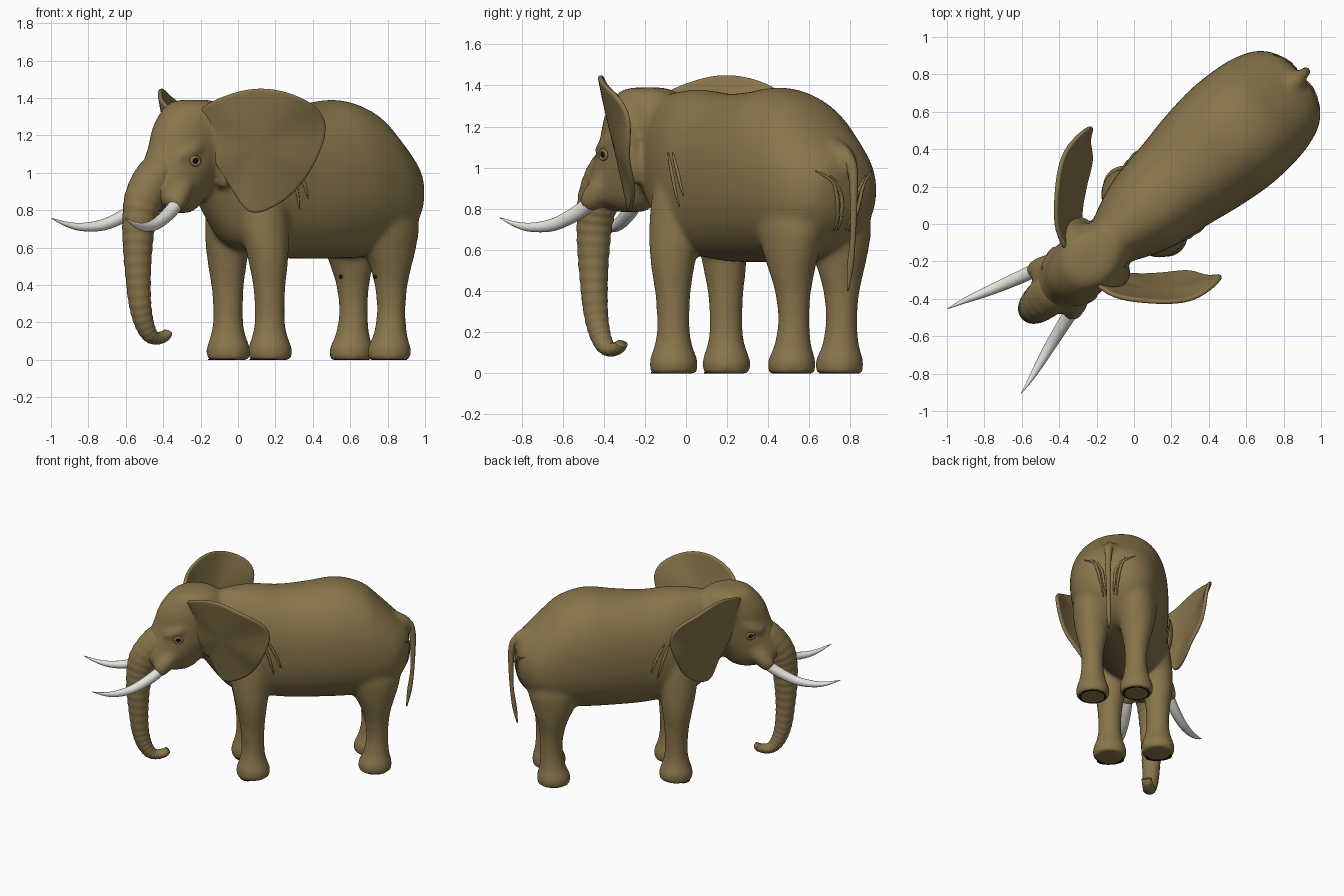
import bpy, bmesh, math
from mathutils import Vector, Matrix
from mathutils.bvhtree import BVHTree

if "Cube" in bpy.data.objects:
    bpy.data.objects.remove(bpy.data.objects["Cube"])

# The animal is built facing -y, then turned 49 degrees about z
TURN = Matrix.Translation((-0.008, 0.009, 0)) @ Matrix.Rotation(math.radians(-49), 4, 'Z')
SIDES = (-1, 1)


def material(name, rgb):
    m = bpy.data.materials.new(name)
    m.diffuse_color = (*rgb, 1)
    m.use_nodes = True
    m.node_tree.nodes["Principled BSDF"].inputs["Base Color"].default_value = m.diffuse_color
    return m


HIDE = material("brown hide", (0.25, 0.178, 0.07))
IVORY = material("ivory", (0.80, 0.78, 0.72))
DARK = material("dark sole and eye", (0.015, 0.006, 0.005))


def finish(name, bm, mat, smooth=True):
    bmesh.ops.recalc_face_normals(bm, faces=bm.faces)
    bm.transform(TURN)
    me = bpy.data.meshes.new(name)
    bm.to_mesh(me)
    bm.free()
    me.materials.append(mat)
    for f in me.polygons:
        f.use_smooth = smooth
    ob = bpy.data.objects.new(name, me)
    bpy.context.collection.objects.link(ob)
    return ob


def catmull(st, k):
    out = []
    for i in range(len(st) - 1):
        p0, p1, p2, p3 = st[max(i - 1, 0)], st[i], st[i + 1], st[min(i + 2, len(st) - 1)]
        for j in range(k):
            t = j / k
            out.append([0.5 * (2 * b + (c - a) * t + (2 * a - 5 * b + 4 * c - d) * t * t
                               + (3 * b - a - 3 * c + d) * t ** 3)
                        for a, b, c, d in zip(p0, p1, p2, p3)])
    return out + [list(st[-1])]


def loft(bm, stations, axis=None, n=28, k=4, p=1.0, ridge=0.0):
    """Stations: (sideways, forward, height, half width, half depth)."""
    pts = catmull(stations, k)
    cen = [Vector((q[0], -q[1], q[2])) for q in pts]
    X = Vector((1, 0, 0))
    rings = []
    for i, q in enumerate(pts):
        t = Vector(axis) if axis else (cen[min(i + 1, len(cen) - 1)] - cen[max(i - 1, 0)]).normalized()
        u = (X - t * X.dot(t)).normalized()
        v = t.cross(u)
        r = 1 + ridge * min(1, i / 30) * math.sin(i * math.pi / 2)
        a, b = max(q[3], 0.002) * r, max(q[4], 0.002) * r
        ring = []
        for j in range(n):
            c, s = math.cos(2 * math.pi * j / n), math.sin(2 * math.pi * j / n)
            ring.append(bm.verts.new(cen[i] + u * a * math.copysign(abs(c) ** p, c)
                                     + v * b * math.copysign(abs(s) ** p, s)))
        rings.append(ring)
    for A, B in zip(rings, rings[1:]):
        for j in range(n):
            bm.faces.new((A[j], A[(j + 1) % n], B[(j + 1) % n], B[j]))
    bm.faces.new(rings[0])
    bm.faces.new(rings[-1])


def round_st(pts, side=1):
    return [(side * q[0], q[1], q[2], q[3], q[-1]) for q in pts]


# Body: torso, head, tusk sockets, ear roots and legs fused into one skin
bm = bmesh.new()
torso = [(-1.195, 1.00, 0.84, .09), (-1.17, 1.06, 0.74, .18), (-1.10, 1.13, 0.65, .258),
         (-1.0, 1.23, 0.58, .302), (-.88, 1.335, .55, .325), (-.7, 1.39, .54, .333),
         (-.5, 1.37, .54, .312), (-.3, 1.36, .545, .276), (-.1, 1.38, .575, .245),
         (.05, 1.37, .62, .195), (.15, 1.35, .72, .15), (.25, 1.30, .86, .125)]
loft(bm, [(0, s, (t + b) / 2, w, (t - b) / 2) for s, t, b, w in torso], (0, 1, 0), 40, 4, 0.89)
head = [(.30, 1.39, .07, .08), (.30, 1.36, .14, .16), (.30, 1.25, .172, .25),
        (.33, 1.12, .17, .265), (.40, 1.0, .163, .255), (.465, .9, .152, .235),
        (.46, .83, .12, .18), (.43, .785, .06, .09)]
loft(bm, [(0, s, z, w, l) for s, z, w, l in head], (0, 0, 1), 36, 5)
loft(bm, round_st([(0, -1.0, 1.08, .09), (0, -1.1, 1.065, .07), (0, -1.18, 1.045, .045),
                   (0, -1.215, .98, .02)]))
for side in SIDES:
    # tusk socket, brow and ear root
    loft(bm, round_st([(.08, .42, .98, .05), (.12, .50, .90, .065), (.145, .56, .835, .056),
                       (.15, .585, .815, .04)], side), k=3)
    loft(bm, round_st([(.13, .34, 1.17, .03), (.142, .43, 1.12, .037), (.12, .52, 1.08, .03)], side), k=3)
    loft(bm, round_st([(.12, .33, 1.34, .04), (.155, .29, 1.29, .05), (.17, .25, 1.17, .055),
                       (.165, .22, 1.02, .05), (.15, .22, .92, .03)], side), (0, 0, 1), k=3)
    # front leg
    loft(bm, round_st([(.170, -.09, -.002, .113), (.170, -.09, .06, .118), (.170, -.088, .13, .094),
                       (.170, -.088, .22, .08), (.170, -.085, .38, .086), (.167, -.08, .52, .106),
                       (.152, -.075, .68, .118, .132), (.115, -.075, .88, .13, .14),
                       (.08, -.07, 1.05, .1)], side), (0, 0, 1))
    # hind leg
    loft(bm, round_st([(.154, -.947, -.002, .113), (.154, -.947, .06, .117), (.154, -.955, .13, .092),
                       (.154, -.962, .25, .077), (.156, -.96, .38, .086), (.158, -.955, .48, .108),
                       (.158, -.945, .60, .128, .155), (.143, -.93, .74, .15, .195),
                       (.09, -.9, .95, .15, .16)], side), (0, 0, 1))
body = finish("body", bm, HIDE)
rem = body.modifiers.new("fuse", 'REMESH')
rem.mode, rem.voxel_size, rem.use_smooth_shade = 'VOXEL', 0.013, True
sm = body.modifiers.new("soften", 'SMOOTH')
sm.factor, sm.iterations = 0.5, 22

# Trunk with ring wrinkles
bm = bmesh.new()
trunk = [(.46, 1.10, .10, .07), (.575, .98, .112, .105), (.655, .86, .10, .108), (.69, .74, .086, .092),
         (.70, .6, .077, .08), (.697, .45, .068, .068), (.685, .31, .06, .06), (.66, .21, .053, .053),
         (.62, .14, .046, .044), (.57, .115, .04, .034), (.515, .125, .037, .03), (.49, .145, .036, .022)]
loft(bm, [(0, s, z, a, b) for s, z, a, b in trunk], k=10, ridge=0.022)
finish("trunk", bm, HIDE)

# Tail with a thin brush end
bm = bmesh.new()
loft(bm, round_st([(0, -1.13, 1.05, .035), (0, -1.185, 1.045, .033), (0, -1.22, .99, .026),
                   (0, -1.23, .88, .02), (0, -1.225, .68, .014), (0, -1.205, .52, .016),
                   (0, -1.185, .40, .004)]), n=14)
finish("tail", bm, HIDE)

# Tusks
for side in SIDES:
    bm = bmesh.new()
    loft(bm, round_st([(.14, .53, .85, .036), (.165, .62, .785, .036), (.205, .75, .725, .031),
                       (.245, .87, .71, .023), (.275, .96, .724, .014), (.30, 1.05, .757, .002)], side), n=18, k=6)
    finish("tusk", bm, IVORY)

# Ears: fan outline (x, z) read from the front, swept back towards the bottom and the rim
outline = [(-.24, 1.33), (-.12, 1.395), (.05, 1.455), (.2, 1.45), (.33, 1.41), (.44, 1.345),
           (.48, 1.25), (.45, 1.13), (.39, 1.01), (.31, .9), (.2, .815), (.07, .765),
           (.01, .84), (-.05, .94), (-.12, 1.05), (-.2, 1.18)]
hub = (.1, 1.14)


def ear_point(x, z, f, a, side):
    y = -.42 + .25 * (1.42 - z) + .6 * (x - .1) ** 2 + .02 * f * f * math.sin(5 * a)
    y += .10 * max(0, -.02 - x)          # inner edge sinks into the head
    w, s = x * .656 - y * .755 + .012, -x * .755 - y * .656
    return Vector((side * w, -s, z))


for side in SIDES:
    bm = bmesh.new()
    mid = bm.verts.new(ear_point(*hub, 0, 0, side))
    last = None
    N = len(outline)
    for f in (.2, .4, .6, .8, .93, 1.0):
        ring = []
        for x, z in outline:
            a = math.atan2(z - hub[1], x - hub[0])
            ring.append(bm.verts.new(ear_point(hub[0] + (x - hub[0]) * f, hub[1] + (z - hub[1]) * f, f, a, side)))
        for j in range(N):
            m = (j + 1) % N
            bm.faces.new((last[j], last[m], ring[m], ring[j]) if last else (mid, ring[m], ring[j]))
        last = ring
    ear = finish("ear", bm, HIDE)
    so = ear.modifiers.new("thickness", 'SOLIDIFY')
    so.thickness, so.offset = 0.026, 0
    ear.modifiers.new("round", 'SUBSURF').levels = 2

# Skin surface used to seat the eyes, folds and spots
bpy.context.view_layer.update()
skin = BVHTree.FromObject(body, bpy.context.evaluated_depsgraph_get())
BACK = TURN.inverted()


def seat(w, s, z):
    loc, nor, _, _ = skin.find_nearest(TURN @ Vector((w, -s, z)))
    return BACK @ loc, BACK.to_3x3() @ nor


def ball(name, p, r):
    bm = bmesh.new()
    bmesh.ops.create_uvsphere(bm, u_segments=16, v_segments=10, radius=r, matrix=Matrix.Translation(p))
    finish(name, bm, DARK)


# Eyes with lids, dark spots on the hind knees
for side in SIDES:
    p, nrm = seat(side * .2, .44, 1.06)
    ball("eye", p, .017)
    ball("knee_spot", seat(side * .135, -.83, .435)[0], .011)
    bm = bmesh.new()
    rot = nrm.to_track_quat('Z', 'Y').to_matrix().to_4x4()
    ring = []
    for i in range(20):
        a = 2 * math.pi * i / 20
        ring.append([bm.verts.new(Matrix.Translation(p) @ rot @ Vector((
            math.cos(a) * (.025 + .009 * math.cos(b)), math.sin(a) * (.021 + .009 * math.cos(b)),
            .005 + .009 * math.sin(b)))) for b in [math.pi * q / 4 for q in range(8)]])
    for i in range(20):
        for j in range(8):
            A, B, m = ring[i], ring[(i + 1) % 20], (j + 1) % 8
            bm.faces.new((A[j], B[j], B[m], A[m]))
    finish("eyelid", bm, HIDE)

# Skin folds behind the shoulder and on the rump
folds = [[(.3, -.13, 1.08), (.3, -.18, .96), (.3, -.22, .80)],
         [(.3, -.17, 1.08), (.3, -.23, .97), (.3, -.27, .86)],
         [(.21, -1.2, 1.0), (.11, -1.3, .92), (.07, -1.25, .78), (.055, -1.2, .64)],
         [(.13, -1.25, .97), (.06, -1.3, .88), (.04, -1.25, .76), (.03, -1.2, .65)]]
bm = bmesh.new()
for side in SIDES:
    for fold in folds:
        path = catmull(fold, 6)
        st = []
        for i, (w, s, z) in enumerate(path):
            q, _ = seat(side * w, s, z)
            r = .003 + .007 * math.sin(math.pi * i / (len(path) - 1))
            st.append((q.x, -q.y, q.z, r, r))
        loft(bm, st, n=8, k=2)
finish("skin_folds", bm, HIDE)

# Dark soles under the feet; the front pair is dark towards the toes only
bm = bmesh.new()
for side in SIDES:
    for w, s, d in ((.170, -.045, .055), (.154, -.947, .095)):
        loft(bm, round_st([(w, s, -.001, .095, d), (w, s, .005, .095, d)], side), (0, 0, 1), 24, 1)
finish("foot_soles", bm, DARK, False)
